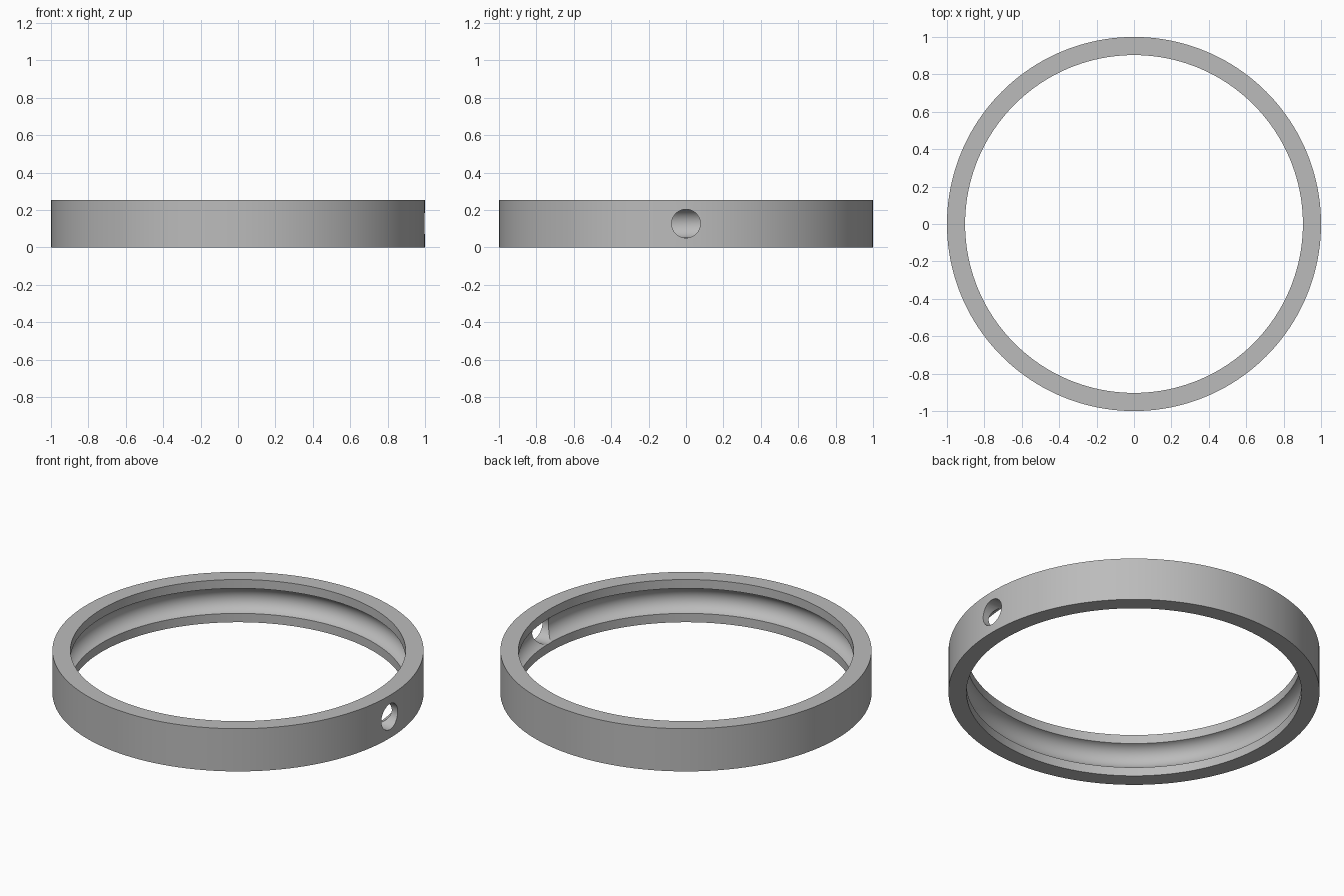
import bpy, bmesh, math
from mathutils import Matrix

cube = bpy.data.objects.get("Cube")
if cube:
    bpy.data.objects.remove(cube, do_unlink=True)

OUTER, INNER, HEIGHT = 1.0, 0.903, 0.254
MID = HEIGHT / 2
GROOVE_R, GROOVE_C = 0.0765, 0.885   # ball groove radius and its centre line
SEGMENTS, ARC_STEPS = 160, 24

steel = bpy.data.materials.new("steel grey")
steel.use_nodes = True
colour = (0.5, 0.5, 0.5, 1)
steel.diffuse_color = colour
steel.node_tree.nodes["Principled BSDF"].inputs["Base Color"].default_value = colour


def make_object(name, bm):
    bmesh.ops.recalc_face_normals(bm, faces=bm.faces)
    mesh = bpy.data.meshes.new(name)
    bm.to_mesh(mesh)
    bm.free()
    mesh.materials.append(steel)
    obj = bpy.data.objects.new(name, mesh)
    bpy.context.collection.objects.link(obj)
    return obj


# Ring cross-section: rectangle with a round groove in its inner wall
reach = math.acos((INNER - GROOVE_C) / GROOVE_R)
profile = [(INNER, 0), (OUTER, 0), (OUTER, HEIGHT), (INNER, HEIGHT)]
for i in range(ARC_STEPS + 1):
    a = reach * (1 - 2 * i / ARC_STEPS)
    profile.append((GROOVE_C + GROOVE_R * math.cos(a), MID + GROOVE_R * math.sin(a)))

# Outer ring: section revolved around z
bm = bmesh.new()
verts = [bm.verts.new((r, 0, z)) for r, z in profile]
edges = [bm.edges.new((v, verts[i - 1])) for i, v in enumerate(verts)]
bmesh.ops.spin(bm, geom=verts + edges, cent=(0, 0, 0), axis=(0, 0, 1),
               angle=math.tau, steps=SEGMENTS, use_merge=True)
bmesh.ops.remove_doubles(bm, verts=bm.verts, dist=1e-5)
ring = make_object("bearing_outer_ring", bm)

# Ball filling hole: radial bore through the +x wall
bm = bmesh.new()
bmesh.ops.create_cone(bm, cap_ends=True, segments=64, radius1=GROOVE_R, radius2=GROOVE_R,
                      depth=0.3, matrix=Matrix.Translation((1, 0, MID))
                      @ Matrix.Rotation(math.pi / 2, 4, "Y"))
cutter = make_object("filling_hole_cutter", bm)
cutter.hide_render = True

bore = ring.modifiers.new("filling_hole", "BOOLEAN")
bore.operation = "DIFFERENCE"
bore.solver = "EXACT"
bore.object = cutter
bpy.ops.object.select_all(action="DESELECT")
ring.select_set(True)
bpy.context.view_layer.objects.active = ring
bpy.ops.object.modifier_apply(modifier=bore.name)
bpy.data.objects.remove(cutter, do_unlink=True)
bpy.ops.object.shade_smooth_by_angle(angle=math.radians(25))
